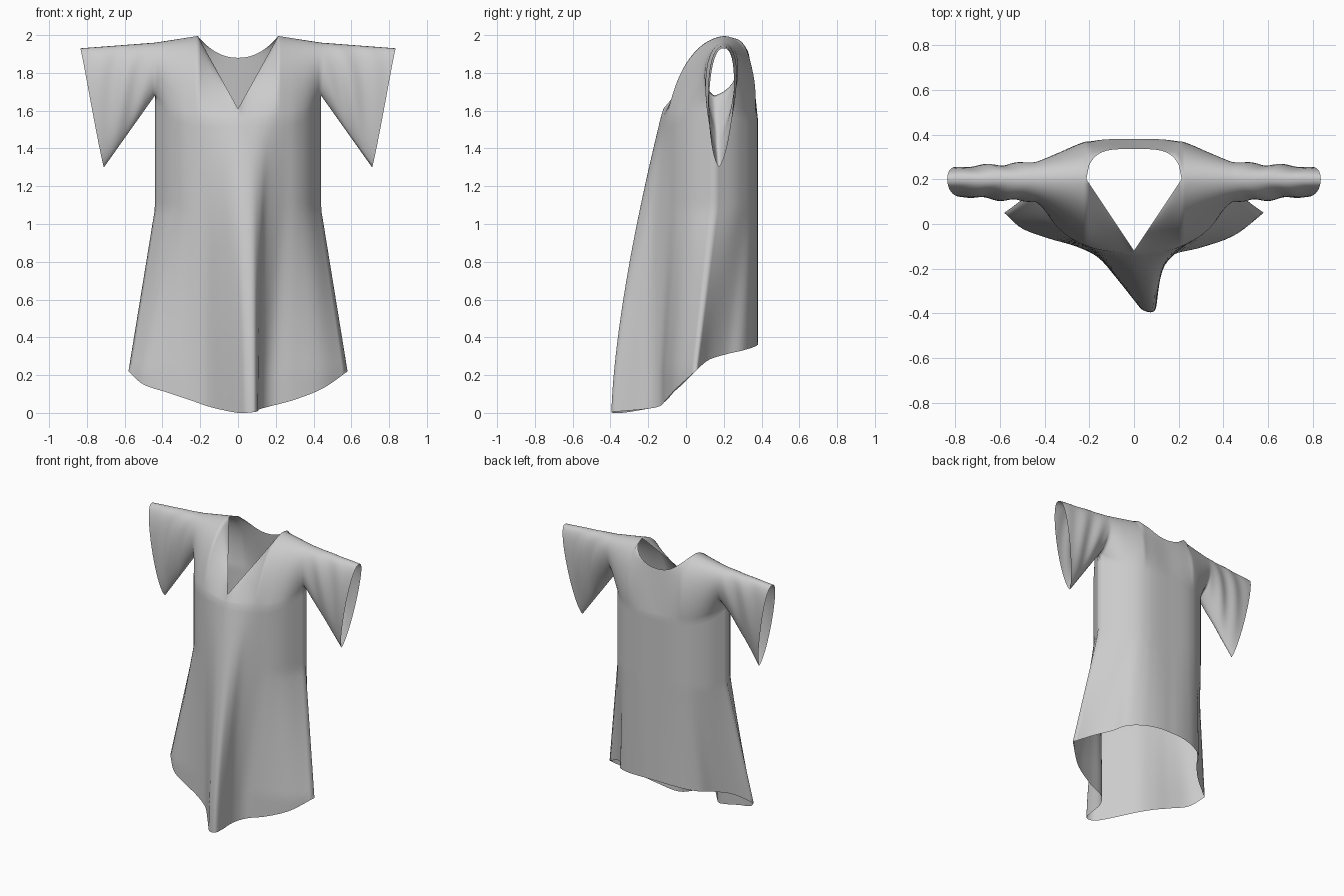
import bpy, bmesh, math
from mathutils import Vector as V

if "Cube" in bpy.data.objects:
    bpy.data.objects.remove(bpy.data.objects["Cube"])

HALF, N = 0.44, 33            # chest half width, columns per half
NECK = HALF * 16 / N          # neck opening half width

# Hem control points (x, y, z): front left to right, and back from centre to side
FRONT_HEM = [(-.58, .05, .22), (-.5, -.02, .15), (-.38, -.065, .11), (-.26, -.1, .07), (-.16, -.15, .035),
             (-.08, -.24, .015), (0, -.34, 0), (.04, -.385, 0), (.09, -.39, .005), (.105, -.33, .01),
             (.115, -.22, .02), (.17, -.14, .035), (.3, -.105, .07), (.45, -.05, .13), (.58, .05, .22)]
BACK_HALF = [(0, .38, .36), (.07, .38, .36), (.15, .37, .355), (.24, .345, .345),
             (.33, .29, .33), (.38, .2, .31), (.47, .11, .28), (.58, .05, .22)]
BACK_HEM = [(-x, y, z) for x, y, z in BACK_HALF[:0:-1]] + BACK_HALF
# Chest depth from centre to side
FRONT_CHEST = [-.125, -.12, -.115, -.105, -.08, -.04, .03, .15]
BACK_CHEST = [.38, .38, .378, .37, .35, .31, .25, .15]


def spline(keys, s):
    """Smooth curve through evenly spaced keys, s from -1 to 1."""
    f = (s + 1) / 2 * (len(keys) - 1)
    i = min(int(f), len(keys) - 2)
    t = f - i
    b, c = keys[i], keys[i + 1]
    a = keys[i - 1] if i else b * 2 - c
    d = keys[i + 2] if i + 2 < len(keys) else c * 2 - b
    return (b * 2 + (c - a) * t + (a * 2 - b * 5 + c * 4 - d) * t**2
            + (b * 3 - a - c * 3 + d) * t**3) / 2


def bezier(p, t):
    u = 1 - t
    return p[0] * u**3 + p[1] * 3 * u * u * t + p[2] * 3 * u * t * t + p[3] * t**3


def section(s, z, front):
    """Body cross-section: chest shape blending into hem shape."""
    hem, chest = (FRONT_HEM, FRONT_CHEST) if front else (BACK_HEM, BACK_CHEST)
    flare = max(0, min(1, (1.08 - z) / .86))
    fold = 1 - min(1, max(0, z) / 1.6) ** 1.5
    keys = []
    for i, h in enumerate(hem):
        k = abs(i - 7)
        m = max(0, min(1, (5 - k) / 2)) if front else 0
        w = fold * m + flare * (1 - m)
        top = V((HALF * (i - 7) / 7, chest[k], 0))
        keys.append(top.lerp(V((h[0], h[1], 0)), w))
    p = spline(keys, s)
    p.z = z
    return p


def yoke(s, front):
    """Curve from the chest up to the neckline or shoulder line."""
    x = HALF * s
    p0 = section(s, 1.56 + .12 * abs(s) ** 6, front)
    a = abs(x) / NECK
    b = max(0, (abs(x) - NECK) / (HALF - NECK))
    if front:
        p1 = V((x, -.06, 1.80)).lerp(V((x, .07, 1.72)), b)
        p2 = V((x, .05, 1.98)).lerp(V((x, .08, 1.955)), b)
        neck = V((x, -.12 + .32 * a, 1.61 + .385 * a))
    else:
        p1 = V((x, .385, 1.75)).lerp(V((x, .31, 1.72)), b)
        p2 = V((x, .34, 1.995)).lerp(V((x, .31, 1.955)), b)
        neck = V((x, .2 + .135 * math.sqrt(max(0, 1 - a**4)), 1.88 + .115 * a**2.2))
    if a < .999:
        p1 = (p0 + (neck - p0) / 3).lerp(p1, a * a)
        p2 = (p0 + (neck - p0) * 2 / 3).lerp(p2, a * a)
        return p0, p1, p2, neck
    return p0, p1, p2, V((x, .2, 1.995 - .035 * b))


bm = bmesh.new()


def grid(rows):
    """Add a sheet of quads from rows of points."""
    vs = [[bm.verts.new(p) for p in r] for r in rows]
    for r, q in zip(vs, vs[1:]):
        for i in range(len(r) - 1):
            bm.faces.new((r[i], r[i + 1], q[i + 1], q[i]))


BODY_ROWS, YOKE_ROWS, SLEEVE_COLS = 36, 20, 30
for front in (True, False):
    # Body panel with hem, folds and neckline
    hem = [V(h) for h in (FRONT_HEM if front else BACK_HEM)]
    cols = []
    for i in range(-N, N + 1):
        s = i / N
        curve = yoke(s, front)
        z0, z1 = spline(hem, s).z, curve[0].z
        col = [section(s, z0 + (z1 - z0) * j / BODY_ROWS, front) for j in range(BODY_ROWS)]
        cols.append(col + [bezier(curve, j / YOKE_ROWS) for j in range(YOKE_ROWS + 1)])
    grid(cols)

    # Sleeve halves: armhole blending to a long pointed cuff
    ys = (.1, .1) if front else (.245, .3)
    for side in (-1, 1):
        arm = yoke(side, front)
        cuff = [V((side * .71, .175, 1.30)), V((side * .735, ys[0], 1.38)),
                V((side * .832, ys[1], 1.945)), V((side * .835, .2, 1.93))]
        rows = []
        for k in range(SLEEVE_COLS + 1):
            u = k / SLEEVE_COLS
            ring = [p.lerp(q, u) for p, q in zip(arm, cuff)]
            row = []
            for j in range(YOKE_ROWS + 1):
                t = j / YOKE_ROWS
                p = bezier(ring, t)
                # soft wrinkles near the shoulder
                p.y += .007 * math.sin(math.pi * t) * math.sin(math.pi * u) * math.sin(14 * u + 9 * t)
                row.append(p)
            rows.append(row)
        grid(rows)

# Sew the seams
bmesh.ops.remove_doubles(bm, verts=bm.verts, dist=.0008)
bmesh.ops.recalc_face_normals(bm, faces=bm.faces)
mesh = bpy.data.meshes.new("tunic")
bm.to_mesh(mesh)
bm.free()
tunic = bpy.data.objects.new("tunic", mesh)
bpy.context.collection.objects.link(tunic)
for f in mesh.polygons:
    f.use_smooth = True
